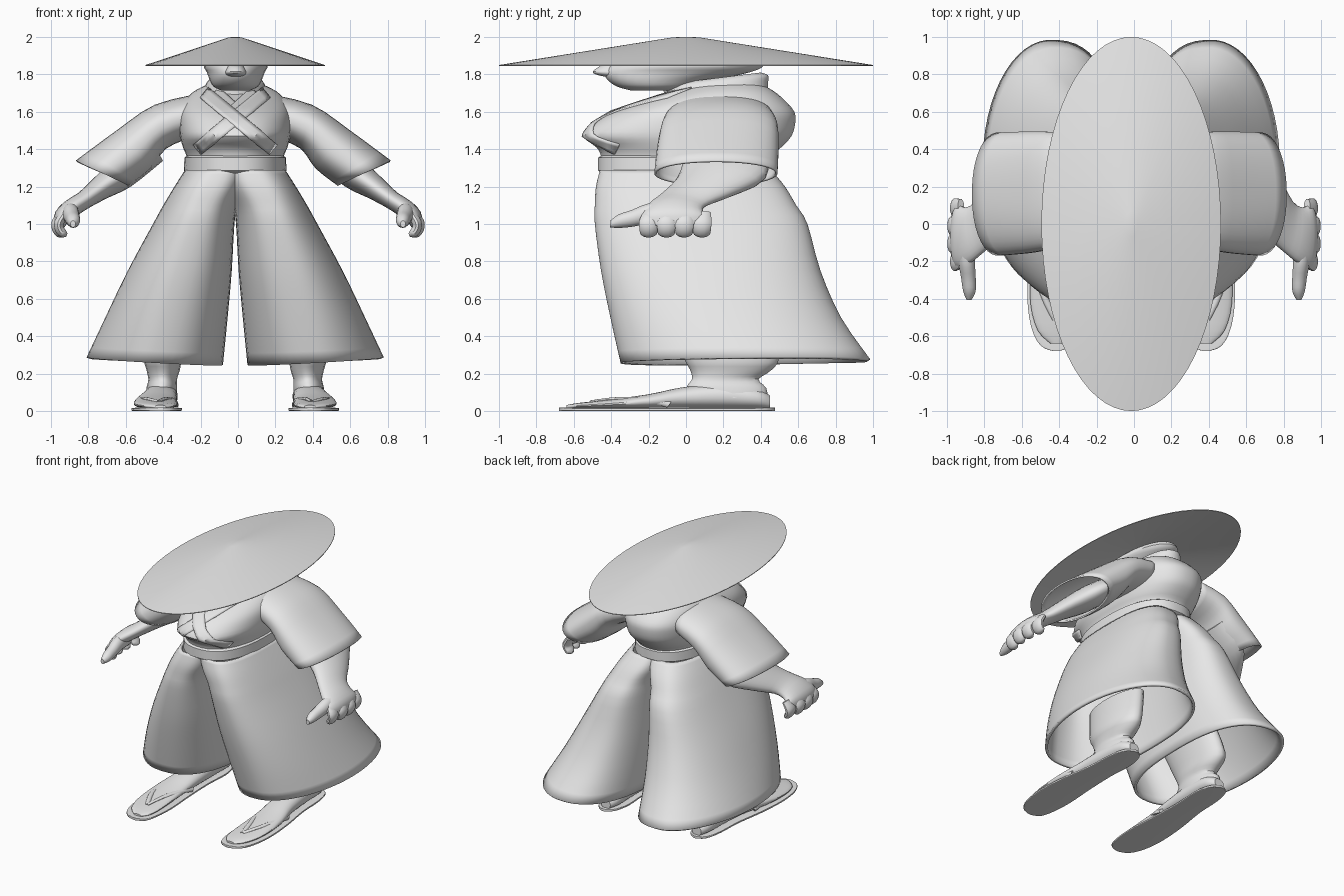
import bpy, bmesh, math
from mathutils import Vector as V

if "Cube" in bpy.data.objects:
    bpy.data.objects.remove(bpy.data.objects["Cube"])

grey = bpy.data.materials.new("plain_grey")
grey.diffuse_color = (0.8, 0.8, 0.8, 1)
grey.use_nodes = True
grey.node_tree.nodes["Principled BSDF"].inputs["Base Color"].default_value = grey.diffuse_color


def finish(name, bm, cx=0.0, mirror=False, thick=0.0):
    bmesh.ops.recalc_face_normals(bm, faces=bm.faces)
    me = bpy.data.meshes.new(name)
    bm.to_mesh(me)
    bm.free()
    me.materials.append(grey)
    ob = bpy.data.objects.new(name, me)
    ob.location.x = cx
    bpy.context.collection.objects.link(ob)
    if thick:
        m = ob.modifiers.new("thickness", 'SOLIDIFY')
        m.thickness = thick
        m.offset = -1
    if mirror:
        m = ob.modifiers.new("mirror", 'MIRROR')
        m.use_mirror_merge = False
    return ob


def spline(a, b, c, d, t):
    # Catmull-Rom step between b and c
    return 0.5 * (2 * b + (c - a) * t + (2 * a - 5 * b + 4 * c - d) * t * t
                  + (3 * b - a - 3 * c + d) * t ** 3)


def power(v, n):
    return math.copysign(abs(v) ** (2 / n), v)


def loft(name, rings, seg=32, sub=3, caps=True, inner=1.0, **kw):
    # rings: (centre, half axis u, half axis v, roundness); inner squares off the -u side
    rows = []
    last = len(rings) - 1
    for i in range(last):
        q = [rings[max(0, min(last, i + k))] for k in (-1, 0, 1, 2)]
        for s in range(sub):
            rows.append([spline(*[r[j] for r in q], s / sub) for j in range(4)])
    rows.append(rings[-1])
    bm = bmesh.new()
    loops = []
    for c, u, v, n in rows:
        loop = []
        for k in range(seg):
            a = 2 * math.pi * (k + 0.5) / seg
            m = n * inner if math.cos(a) < 0 else n
            loop.append(bm.verts.new(c + u * power(math.cos(a), m) + v * power(math.sin(a), m)))
        loops.append(loop)
    for a, b in zip(loops, loops[1:]):
        for k in range(seg):
            j = (k + 1) % seg
            bm.faces.new((a[k], a[j], b[j], b[k]))
    if caps:
        bm.faces.new(loops[0][::-1])
        bm.faces.new(loops[-1])
    return finish(name, bm, **kw)


def flat(z, x0, x1, y0, y1, n=2.0, tx=0.0, ty=0.0):
    # level ring from its extents, optionally tilted along x or y
    return (V(((x0 + x1) / 2, (y0 + y1) / 2, z)), V(((x1 - x0) / 2, 0, tx)),
            V((0, (y1 - y0) / 2, ty)), n)


def tube(name, pts, **kw):
    # pts: (x, y, z, y radius, xz radius), sections face along the path
    rings = []
    for i, p in enumerate(pts):
        d = V(pts[min(i + 1, len(pts) - 1)][:3]) - V(pts[max(i - 1, 0)][:3])
        d.y *= 0.3
        d.normalize()
        side = (V((0, 1, 0)) - d * d.y).normalized()
        rings.append((V(p[:3]), side.cross(d) * p[4], side * p[3], 2.0))
    return loft(name, rings, **kw)


# Wide oval straw hat: thin cone with a blunt tip and hollow underside
profile = [(0.0, 2.0), (0.07, 1.998), (1.0, 1.85), (1.0, 1.845), (0.07, 1.987), (0.0, 1.989)]
bm = bmesh.new()
prev = None
for r, z in profile:
    row = [bm.verts.new((0.48 * r * math.cos(a), r * math.sin(a), z))
           for a in [2 * math.pi * k / 64 for k in range(64)]] if r else [bm.verts.new((0, 0, z))]
    if prev:
        for k in range(64):
            j = (k + 1) % 64
            quad = [prev[k % len(prev)], prev[j % len(prev)], row[j % len(row)], row[k % len(row)]]
            bm.faces.new(list(dict.fromkeys(quad)))
    prev = row
finish("straw_hat", bm, cx=-0.015)

# Head, nose and neck collar
loft("head", [flat(1.715, -.08, .08, -.30, .0), flat(1.735, -.12, .12, -.37, .06),
              flat(1.77, -.14, .14, -.42, .16), flat(1.81, -.155, .155, -.44, .34),
              flat(1.85, -.172, .172, -.41, .42), flat(1.90, -.13, .13, -.35, .36),
              flat(1.94, -.06, .06, -.2, .2)], cx=-0.012)
loft("nose", [flat(1.785, -.03, .03, -.42, -.32), flat(1.797, -.05, .05, -.475, -.32),
              flat(1.815, -.055, .055, -.5, -.32), flat(1.845, -.04, .04, -.46, -.32)],
     seg=20, cx=-0.012)
loft("neck_collar", [flat(1.70, -.18, .18, -.12, .44, 2, 0, .02),
                     flat(1.73, -.165, .165, -.12, .44, 2, 0, .025),
                     flat(1.765, -.145, .145, -.12, .44, 2, 0, .03),
                     flat(1.78, -.12, .12, -.08, .40, 2, 0, .03)], cx=-0.015)

# Jacket body
rows = [(1.27, .25, -.45, .44), (1.36, .26, -.455, .46), (1.41, .28, -.48, .51),
        (1.47, .295, -.55, .565), (1.54, .30, -.49, .585), (1.60, .295, -.39, .58),
        (1.66, .27, -.22, .53), (1.71, .22, -.07, .47), (1.75, .14, .03, .40)]
loft("jacket_body", [flat(z, -w, w, a, b, 2.3) for z, w, a, b in rows], seg=48, cx=-0.015)


def chest_y(x, z):
    # front surface of the jacket at a given spot
    z = max(rows[0][0], min(rows[-1][0] - 1e-4, z))
    for p, q in zip(rows, rows[1:]):
        if p[0] <= z <= q[0]:
            t = (z - p[0]) / (q[0] - p[0])
            w, a, b = [p[k] + (q[k] - p[k]) * t for k in (1, 2, 3)]
            s = max(0.0, 1 - min(1, abs(x) / w) ** 2.3) ** (1 / 2.3)
            return (a + b) / 2 - (b - a) / 2 * s


# Crossed lapels lying on the chest
def lapel(name, start, end, width, lift):
    bm = bmesh.new()
    d = (V(end) - V(start)).normalized()
    n = V((-d.y, d.x))
    grid = []
    for i in range(17):
        p = V(start).lerp(V(end), i / 16)
        line = []
        for k in (-1, -.5, 0, .5, 1):
            q = p + n * width * k
            line.append(bm.verts.new((q.x, chest_y(q.x, q.y) - lift, q.y)))
        grid.append(line)
    for a, b in zip(grid, grid[1:]):
        for k in range(4):
            bm.faces.new((a[k], a[k + 1], b[k + 1], b[k]))
    ob = finish(name, bm, cx=-0.015)
    m = ob.modifiers.new("thickness", 'SOLIDIFY')
    m.thickness, m.offset = 0.014, 0


for s, side in ((1, "left"), (-1, "right")):
    lapel(side + "_lapel", (.165 * s, 1.70), (-.2 * s, 1.40), .034, .007 if s > 0 else .012)
    lapel(side + "_under_collar", (.10 * s, 1.71), (-.02 * s, 1.60), .022, .005)

# Waist belt
loft("belt", [flat(1.275, -.262, .262, -.455, .455, 2.4), flat(1.285, -.275, .275, -.47, .47, 2.4),
              flat(1.355, -.272, .272, -.47, .47, 2.4), flat(1.368, -.255, .255, -.45, .45, 2.4)],
     seg=48, sub=1, cx=-0.015)

# Wide flared trouser legs, overlapping at the crotch
loft("trouser_leg", [flat(1.29, -.08, .268, -.46, .455, 2.6), flat(1.2, -.05, .325, -.482, .53, 2.6),
                     flat(1.1, -.012, .385, -.488, .59, 2.4),
                     flat(1.0, .004, .44, -.488, .65, 2.3), flat(.75, .018, .575, -.455, .72, 2.2),
                     flat(.5, .04, .695, -.405, .83, 2.1),
                     flat(.267, .065, .795, -.35, .985, 2.0, .02, .01)],
     seg=56, caps=False, inner=1.25, cx=-0.015, mirror=True, thick=0.02)

# Sleeves, open at the cuff
loft("sleeve", [(V((.20, .18, 1.58)), V((-.03, 0, .12)), V((0, .28, 0)), 2.2),
                (V((.39, .18, 1.52)), V((.03, 0, .118)), V((0, .31, 0)), 2.4),
                (V((.53, .17, 1.40)), V((.09, 0, .104)), V((0, .325, 0)), 2.4),
                (V((.70, .16, 1.272)), V((.142, 0, .068)), V((0, .33, 0)), 2.1)],
     seg=40, caps=False, cx=-0.025, mirror=True, thick=0.012)

# Forearm and palm
tube("forearm_hand", [(.45, .22, 1.40, .22, .08), (.62, .2, 1.27, .23, .085),
                      (.73, .1, 1.195, .17, .065), (.82, -.01, 1.13, .135, .05),
                      (.89, -.06, 1.085, .15, .05), (.94, -.065, 1.04, .17, .045),
                      (.957, -.06, .99, .14, .03)], seg=24, mirror=True)

# Curled fingers and thumb
for i in range(4):
    y = -.2 + .095 * i
    out = .97 if i in (1, 2) else .955
    tube("finger_%d" % (i + 1), [(out - .03, y + .01, 1.06, .04, .02), (out, y, 1.01, .053, .027),
                                 (out, y, .975, .05, .026), (out - .02, y, .948, .044, .024),
                                 (out - .04, y, .94, .018, .01)], seg=12, mirror=True)
loft("thumb", [(V((x, y, z)), V((r, 0, 0)), V((0, 0, h)), 2.0) for x, y, z, r, h in
               [(.9, -.08, 1.06, .045, .06), (.895, -.2, 1.055, .045, .055), (.885, -.29, 1.03, .04, .045),
                (.88, -.36, 1.015, .034, .036), (.882, -.405, 1.0, .014, .018)]],
     seg=14, mirror=True)

# Legs, running up inside the trousers
loft("leg", [flat(.07, .31, .48, .02, .44), flat(.125, .31, .475, .0, .43),
             flat(.17, .31, .465, .03, .39), flat(.22, .295, .475, .02, .46),
             flat(.30, .28, .485, -.02, .5), flat(.55, .22, .42, -.1, .45)],
     seg=24, cx=-0.015, mirror=True)

# Feet, lofted from toe to heel
loft("foot", [(V((x, y, .012 + h / 2)), V((w, 0, 0)), V((0, 0, h / 2)), 2.2) for x, y, w, h in
              [(.40, -.64, .03, .02), (.41, -.57, .09, .032), (.425, -.42, .115, .048),
               (.425, -.2, .11, .078), (.405, -.02, .095, .115), (.395, .2, .088, .135),
               (.39, .38, .078, .11), (.39, .45, .04, .07)]],
     seg=24, cx=-0.015, mirror=True)

# Flat sandal soles
loft("sandal_sole", [(V((x, y, .009)), V((w, 0, 0)), V((0, 0, .009)), 8.0) for x, y, w in
                     [(.40, -.68, .015), (.405, -.65, .08), (.415, -.55, .12), (.42, -.38, .136),
                      (.42, -.15, .122), (.405, .1, .1), (.395, .3, .1), (.395, .43, .07),
                      (.395, .475, .015)]],
     seg=24, cx=-0.015, mirror=True)

# Sandal straps from the toe gap to each side
for s, side in ((1, "outer"), (-1, "inner")):
    tube(side + "_strap", [(.41, -.5, .046, .02, .012), (.425 + .05 * s, -.36, .062, .02, .013),
                           (.42 + .09 * s, -.2, .058, .02, .013), (.41 + .095 * s, -.09, .035, .02, .012)],
         seg=10, cx=-0.015, mirror=True)

# Smooth shading with crisp hems
for ob in bpy.context.collection.objects:
    ob.select_set(True)
    bpy.context.view_layer.objects.active = ob
bpy.ops.object.shade_smooth_by_angle(angle=math.radians(40))
